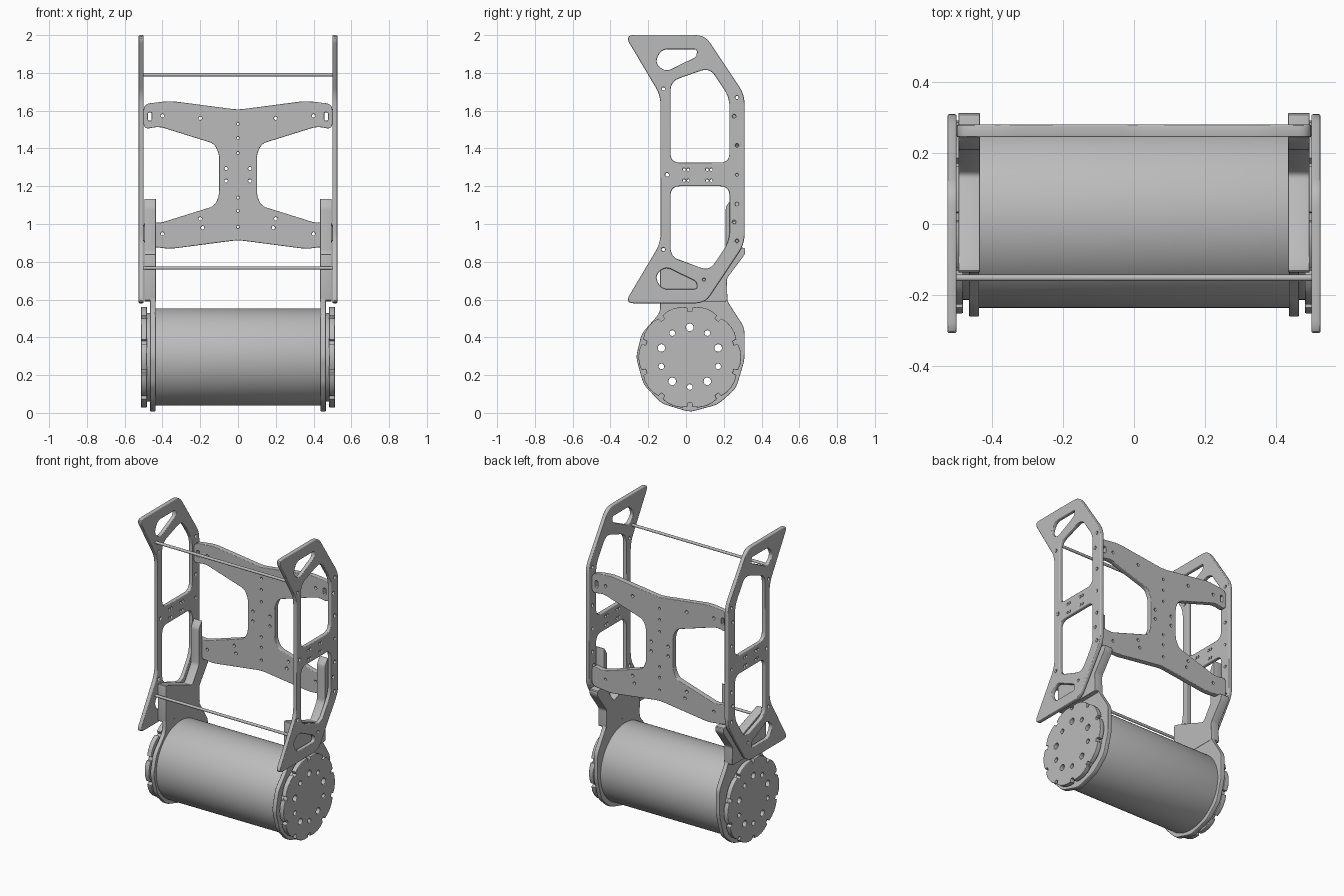
import bpy
from math import sin, cos, pi, radians
from mathutils import Vector, Matrix

default = bpy.data.objects.get("Cube")
if default:
    bpy.data.objects.remove(default, do_unlink=True)

GREY = (0.5, 0.5, 0.5, 1)
metal = bpy.data.materials.new("light_grey_metal")
metal.use_nodes = True
metal.diffuse_color = GREY
metal.node_tree.nodes["Principled BSDF"].inputs["Base Color"].default_value = GREY

# Local (u, v, normal) axes mapped to world: side plates use (y, z, x), back plate (x, z, -y)
SIDE = Matrix(((0, 0, 1, 0), (1, 0, 0, 0), (0, 1, 0, 0), (0, 0, 0, 1)))
BACK = Matrix.Rotation(pi / 2, 4, 'X')
MID = 1.29       # height about which the side plates are symmetric
BACK_MID = 1.26  # same for the back plate
AXLE = (0.02, 0.295)


def circle(u, v, r, n=12):
    return [(u + r * cos(2 * pi * i / n), v + r * sin(2 * pi * i / n)) for i in range(n)]


def rounded(points, radius, steps=5):
    """Replace every corner of a polygon with a smooth fillet."""
    out = []
    for i, p in enumerate(points):
        p = Vector(p)
        a, b = Vector(points[i - 1]) - p, Vector(points[(i + 1) % len(points)]) - p
        cut = min(radius, 0.45 * a.length, 0.45 * b.length)
        a, b = p + a.normalized() * cut, p + b.normalized() * cut
        for s in range(steps + 1):
            t = s / steps
            out.append(tuple(a * (1 - t) ** 2 + p * 2 * t * (1 - t) + b * t * t))
    return out


def flip(points, mid):
    return [(u, 2 * mid - v) for u, v in points]


def plate(name, outline, holes, matrix, start, end, bevel=0.003):
    """Flat plate with holes, spanning start..end along its normal."""
    curve = bpy.data.curves.new(name, 'CURVE')
    curve.dimensions = '2D'
    curve.fill_mode = 'BOTH'
    curve.extrude = abs(end - start) / 2 - bevel
    curve.bevel_depth = bevel
    curve.bevel_resolution = 2
    curve.offset = -bevel
    for loop in [outline] + holes:
        spline = curve.splines.new('POLY')
        spline.points.add(len(loop) - 1)
        for point, (u, v) in zip(spline.points, loop):
            point.co = (u, v, 0, 1)
        spline.use_cyclic_u = True
    temp = bpy.data.objects.new(name + "_temp", curve)
    bpy.context.collection.objects.link(temp)
    bpy.context.view_layer.update()
    mesh = bpy.data.meshes.new_from_object(temp.evaluated_get(bpy.context.evaluated_depsgraph_get()))
    bpy.data.objects.remove(temp)
    mesh.transform(matrix @ Matrix.Translation((0, 0, (start + end) / 2)))
    mesh.materials.clear()
    mesh.materials.append(metal)
    obj = bpy.data.objects.new(name, mesh)
    bpy.context.collection.objects.link(obj)
    smooth(obj)
    return obj


def smooth(obj):
    bpy.ops.object.select_all(action='DESELECT')
    obj.select_set(True)
    bpy.context.view_layer.objects.active = obj
    bpy.ops.object.shade_smooth_by_angle(angle=radians(30))


# Side plate: angled ends, two windows, two triangular grips, screw holes
upper = [(0.31, 1.685), (0.1, 2.0), (-0.325, 2.0), (-0.135, 1.68)]
side_outline = rounded(upper + flip(upper, MID)[::-1], 0.05)
grip = [(-0.13, 1.925), (0.06, 1.925), (0.055, 1.885), (-0.11, 1.805), (-0.165, 1.855)]
window = [(-0.082, 1.755), (0.125, 1.828), (0.23, 1.67), (0.23, 1.325), (-0.082, 1.325)]
low_window = flip(window[:3], MID) + [(0.23, 1.2), (-0.082, 1.2)]
side_holes = [rounded(p, 0.035) for p in (grip, flip(grip, MID))]
side_holes += [rounded(p, 0.05) for p in (window, low_window)]
for u, v in [(-0.12, 1.715), (0.27, 1.67), (0.255, 1.57), (0.27, 1.415)]:
    side_holes += [circle(u, v, 0.009), circle(u, 2 * BACK_MID - v if u == 0.27 and v < 1.5 else 2 * MID - v, 0.009)]
for u in (-0.01, 0.012, 0.112, 0.134):
    side_holes += [circle(u, v, 0.007) for v in (1.23, 1.288)]
side_holes += [circle(-0.1, 1.26, 0.01), circle(0.27, 1.26, 0.007), circle(0.095, 0.705, 0.007)]

# Drum cap: ten notches on the rim, alternating large and small holes
cap_outline = []
for k in range(10):
    for da, r in ((-3, 0.264), (-2.5, 0.243), (2.5, 0.243), (3, 0.264), (10, 0.27), (18, 0.272), (26, 0.27)):
        a = radians(18 + 36 * k + da)
        cap_outline.append((AXLE[0] + r * cos(a), AXLE[1] + r * sin(a)))
cap_holes = []
for k in range(10):
    a = pi / 2 + k * pi / 5
    cap_holes.append(circle(AXLE[0] + 0.158 * cos(a), AXLE[1] + 0.158 * sin(a), 0.015 if k % 2 else 0.02, 16))

# Bracket: faceted ring around the drum and a thick arm reaching up to the back plate
ring_outline = rounded([(0.2, 0.66), (0.22, 0.59), (0.31, 0.45), (0.31, 0.28), (0.265, 0.13),
                        (0.17, 0.045), (0.02, 0.004), (-0.13, 0.05), (-0.225, 0.15), (-0.265, 0.295),
                        (-0.235, 0.42), (-0.137, 0.53), (-0.137, 0.66)], 0.03, 3)
arm_outline = rounded([(-0.137, 0.59), (-0.137, 0.845), (-0.1, 0.835), (0.14, 0.745), (0.21, 0.85),
                       (0.21, 1.09), (0.245, 1.14), (0.245, 0.875), (0.314, 0.875), (0.312, 0.84),
                       (0.215, 0.71), (0.22, 0.59)], 0.015, 3)

for side, s in (("left", 1), ("right", -1)):
    plate(side + "_side_plate", side_outline, side_holes, SIDE, s * 0.5, s * 0.526, 0.006)
    plate(side + "_drum_cap", cap_outline, cap_holes, SIDE, s * 0.482, s * 0.514, 0.004)
    plate(side + "_bearing_ring", circle(*AXLE, 0.235, 48), [circle(*AXLE, 0.2, 48)], SIDE, s * 0.46, s * 0.485)
    plate(side + "_drum_bracket", ring_outline, [circle(*AXLE, 0.2, 48)], SIDE, s * 0.437, s * 0.465)
    plate(side + "_support_arm", arm_outline, [], SIDE, s * 0.435, s * 0.495, 0.002)

# Hollow drum
plate("drum", circle(*AXLE, 0.257, 96), [circle(*AXLE, 0.235, 96)], SIDE, -0.44, 0.44, 0.002)

# X-shaped back plate
quarter = [(0, 1.605), (0.36, 1.652), (0.5, 1.635), (0.5, 1.5), (0.42, 1.517), (0.125, 1.425), (0.1, 1.37)]
half = quarter + flip(quarter, BACK_MID)[::-1]
back_outline = rounded(half[:-1] + [(-u, v) for u, v in half[::-1]][:-1], 0.035)
back_holes = [circle(0, v, 0.007) for v in (1.53, 1.455, 1.375, 1.14, 1.07, 0.985)]
for s in (1, -1):
    spots = [(0.063, 1.293), (0.063, 1.228), (0.2, 1.56), (0.4, 1.573), (0.2, 1.028), (0.187, 0.98), (0.4, 0.948)]
    back_holes += [circle(s * u, v, 0.009) for u, v in spots]
    slot = [(0.457, 1.547), (0.476, 1.547), (0.476, 1.59), (0.457, 1.59)]
    back_holes.append(rounded([(s * u, v) for u, v in slot], 0.006, 2))
plate("back_plate", back_outline, back_holes, BACK, -0.28, -0.245, 0.004)

# Cross rods at the front
for name, z in (("upper_cross_rod", 1.79), ("lower_cross_rod", 0.767)):
    bpy.ops.mesh.primitive_cylinder_add(vertices=20, radius=0.009, depth=1.02,
                                        location=(0, -0.152, z), rotation=(0, pi / 2, 0))
    rod = bpy.context.object
    rod.name = name
    rod.data.materials.append(metal)
    smooth(rod)
